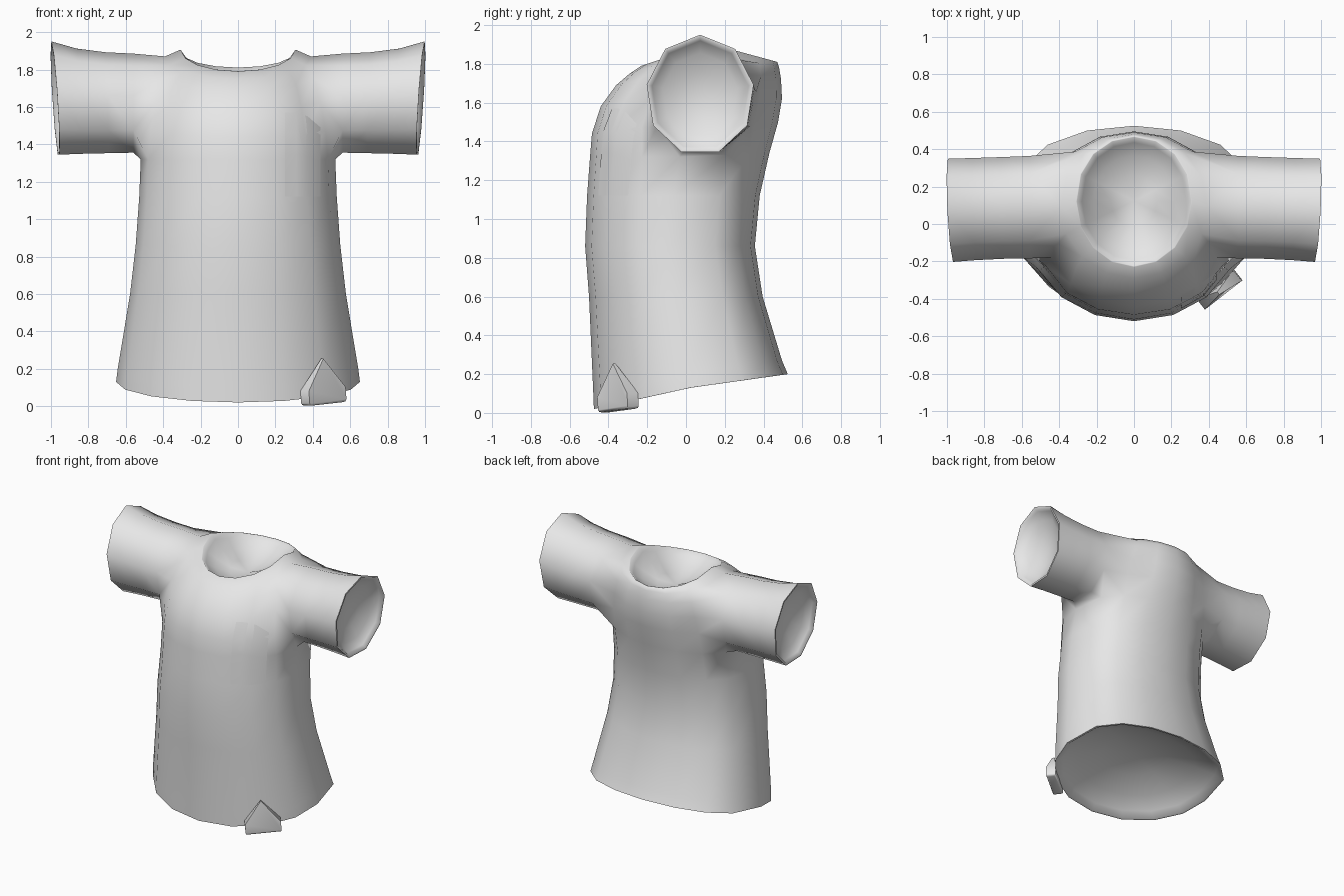
import bpy, bmesh
from math import sin, cos, pi, radians
from mathutils import Matrix, Vector
from mathutils.bvhtree import BVHTree

cube = bpy.data.objects.get("Cube")
if cube:
    bpy.data.objects.remove(cube, do_unlink=True)

fabric = bpy.data.materials.new("light_grey_fabric")
fabric.use_nodes = True
fabric.diffuse_color = (0.8, 0.8, 0.8, 1)
fabric.node_tree.nodes["Principled BSDF"].inputs["Base Color"].default_value = (0.8, 0.8, 0.8, 1)


def finish(name, bm, angle):
    """Turn a bmesh into a smooth-shaded object."""
    mesh = bpy.data.meshes.new(name)
    bm.to_mesh(mesh)
    bm.free()
    mesh.materials.append(fabric)
    obj = bpy.data.objects.new(name, mesh)
    bpy.context.collection.objects.link(obj)
    bpy.ops.object.select_all(action='DESELECT')
    obj.select_set(True)
    bpy.context.view_layer.objects.active = obj
    bpy.ops.object.shade_smooth_by_angle(angle=radians(angle))


def loft(bm, rings, skip=lambda row, col: False):
    """Join neighbouring closed rings of vertices with quads."""
    n = len(rings[0])
    for row, (low, high) in enumerate(zip(rings, rings[1:])):
        for col in range(n):
            if not skip(row, col):
                nxt = (col + 1) % n
                bm.faces.new((low[col], low[nxt], high[nxt], high[col]))


def bowl(bm, rim, inward, lip):
    """Close an opening with a narrow lip and a shallow hollow."""
    inward = Vector(inward)
    centre = sum((v.co for v in rim), Vector()) / len(rim)
    rings = [rim]
    for scale, depth in ((lip, 0), (.9, .22), (.7, .53), (.4, .85)):
        rings.append([bm.verts.new(centre.lerp(v.co, scale) + inward * depth) for v in rim])
    loft(bm, rings)
    middle = bm.verts.new(centre + inward)
    last = rings[-1]
    for i, v in enumerate(last):
        bm.faces.new((v, last[(i + 1) % len(last)], middle))


# Torso rings: half width, front y, back y, height at front, side, back,
# then roundness of front and back (lower is fuller)
SIDES = 16
TORSO = [
    (.652, -.475, .525, .02, .13, .20, 1, .65),
    (.643, -.478, .495, .10, .20, .27, 1, .65),
    (.577, -.50, .395, .60, .60, .60, 1, .65),
    (.547, -.52, .355, .86, .86, .86, 1, .65),
    (.528, -.51, .38, 1.12, 1.12, 1.12, 1, .65),
    (.52, -.495, .43, 1.32, 1.32, 1.34, .9, .7),
    (.507, -.485, .475, 1.44, 1.50, 1.50, .8, .8),
    (.477, -.44, .495, 1.58, 1.66, 1.62, .85, .8),
    (.44, -.36, .49, 1.69, 1.79, 1.72, .95, .8),
    (.39, -.29, .48, 1.75, 1.87, 1.78, 1, .9),
    (.31, -.23, .47, 1.79, 1.905, 1.81, 1, .9),
]
bm = bmesh.new()
rings = []
for half, front, back, z_front, z_side, z_back, round_front, round_back in TORSO:
    ring = []
    for i in range(SIDES):
        a = 2 * pi * i / SIDES
        s = sin(a)
        bulge = abs(s) ** (round_back if s > 0 else round_front)
        z = z_side + ((z_back if s > 0 else z_front) - z_side) * bulge
        y = (front + back) / 2 + (back - front) / 2 * (bulge if s > 0 else -bulge)
        ring.append(bm.verts.new((half * cos(a), y, z)))
    rings.append(ring)

# Leave armholes in both flanks
HOLE_ROWS = range(5, 9)
HOLES = {1: (15, 0, 1), -1: (6, 7, 8)}
loft(bm, rings, lambda row, col: row in HOLE_ROWS and col in HOLES[1] + HOLES[-1])

# Sleeves: x, centre y, centre z, y radius, z radius; bridged to the armholes
SLEEVE = [
    (.56, .09, 1.612, .278, .273),
    (.70, .086, 1.614, .276, .278),
    (.85, .08, 1.622, .277, .29),
    (.978, .073, 1.638, .28, .312),
]
for side in (1, -1):
    tube = []
    for k, (x, cy, cz, ry, rz) in enumerate(SLEEVE):
        lean = .02 * k / 3
        ring = []
        for i in range(9):
            a = 2 * pi * i / 9
            px = x + lean * (cos(a) + .7 * sin(a))
            ring.append(bm.verts.new((side * px, cy + ry * sin(a), cz + rz * cos(a))))
        tube.append(ring)
    loft(bm, tube)
    root = set(tube[0])
    hole = set()
    for row in (HOLE_ROWS[0], HOLE_ROWS[-1] + 1):
        for col in HOLES[side]:
            hole.add(frozenset((rings[row][col], rings[row][(col + 1) % SIDES])))
    for row in HOLE_ROWS:
        for col in (HOLES[side][0], (HOLES[side][-1] + 1) % SIDES):
            hole.add(frozenset((rings[row][col], rings[row + 1][col])))
    loops = [e for e in bm.edges
             if frozenset(e.verts) in hole or (e.is_boundary and set(e.verts) <= root)]
    bmesh.ops.bridge_loops(bm, edges=loops)
    bowl(bm, tube[-1], (-.11 * side, 0, 0), .955)

# Hollow hem and neck, then tidy up and face everything outward
bowl(bm, rings[0], (0, -.04, .18), .975)
bowl(bm, rings[-1], (0, 0, -.15), .985)
bmesh.ops.delete(bm, geom=[v for v in bm.verts if not v.link_faces], context='VERTS')
bmesh.ops.recalc_face_normals(bm, faces=bm.faces)
surface = BVHTree.FromBMesh(bm)
finish("shirt", bm, 75)

# Chest patch lying on the front of the shirt
bm = bmesh.new()
columns = []
for x, top in ((.25, 1.57), (.31, 1.57), (.37, 1.55), (.44, 1.49)):
    column = []
    for k in range(5):
        z = 1.12 + (top - 1.12) * k / 4
        hit = surface.ray_cast(Vector((x, -2, z)), Vector((0, 1, 0)))[0]
        column.append(bm.verts.new(hit + Vector((.002, -.003, 0))))
    columns.append(column)
for left, right in zip(columns, columns[1:]):
    for k in range(4):
        bm.faces.new((left[k], right[k], right[k + 1], left[k + 1]))
finish("chest_patch", bm, 60)

# Pointed tag folded round the hem, thinning towards its tip
place = (Matrix.Translation((.468, -.358, .012)) @ Matrix.Rotation(radians(38), 4, 'Z')
         @ Matrix.Rotation(radians(-5), 4, 'Y'))
bm = bmesh.new()
outline = [(-.125, 0), (.125, 0), (.125, .08), (0, .243), (-.125, .08)]
face = bm.faces.new([bm.verts.new((x, -.024 if z < .2 else -.008, z)) for x, z in outline])
extruded = bmesh.ops.extrude_face_region(bm, geom=[face])
for v in extruded["geom"]:
    if isinstance(v, bmesh.types.BMVert):
        v.co.y = .05 if v.co.z < .2 else .01
bmesh.ops.recalc_face_normals(bm, faces=bm.faces)
fold = [e for e in bm.edges if all(v.co.z < .01 for v in e.verts)]
bmesh.ops.bevel(bm, geom=fold, offset=.014, segments=2, profile=.5, affect='EDGES')
bm.transform(place)
finish("hem_tag", bm, 60)
